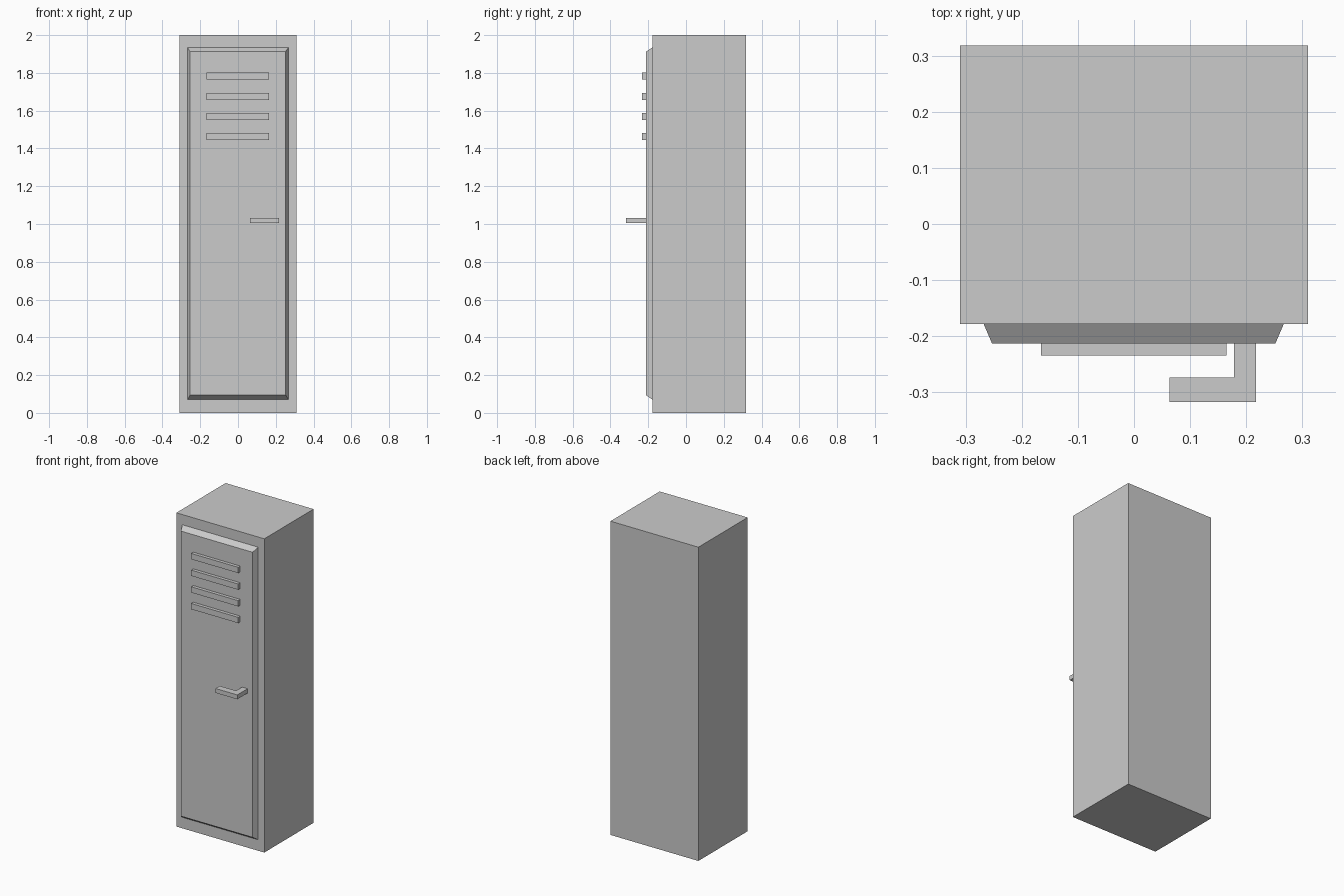
import bpy, bmesh

if "Cube" in bpy.data.objects:
    bpy.data.objects.remove(bpy.data.objects["Cube"])

BODY_Y, DOOR_Y = -0.178, -0.213   # cabinet face, door face


def finish(name, bm):
    bmesh.ops.recalc_face_normals(bm, faces=bm.faces)
    mesh = bpy.data.meshes.new(name)
    bm.to_mesh(mesh)
    bm.free()
    obj = bpy.data.objects.new(name, mesh)
    bpy.context.collection.objects.link(obj)
    return obj


def extrude(name, points, direction):
    """Extrude a flat outline along a direction."""
    bm = bmesh.new()
    face = bm.faces.new([bm.verts.new(p) for p in points])
    geom = bmesh.ops.extrude_face_region(bm, geom=[face])["geom"]
    verts = [g for g in geom if isinstance(g, bmesh.types.BMVert)]
    bmesh.ops.translate(bm, verts=verts, vec=direction)
    return finish(name, bm), verts


def box(name, x0, x1, y0, y1, z0, z1):
    outline = [(x0, y0, z0), (x1, y0, z0), (x1, y1, z0), (x0, y1, z0)]
    return extrude(name, outline, (0, 0, z1 - z0))[0]


# Cabinet body
box("cabinet", -0.31, 0.31, BODY_Y, 0.318, 0, 2)

# Raised door with a bevelled rim, tapering toward the front
bm = bmesh.new()
rings = []
for x0, x1, z0, z1, y in ((-0.268, 0.267, 0.07, 1.935, BODY_Y),
                          (-0.253, 0.252, 0.095, 1.912, DOOR_Y)):
    rings.append([bm.verts.new(p) for p in
                  ((x0, y, z0), (x1, y, z0), (x1, y, z1), (x0, y, z1))])
for ring in rings:
    bm.faces.new(ring)
for i in range(4):
    j = (i + 1) % 4
    bm.faces.new((rings[0][i], rings[0][j], rings[1][j], rings[1][i]))
finish("door", bm)

# Vent slats
for i in range(4):
    z = 1.445 + i * 0.1063
    box(f"vent_slat_{i + 1}", -0.166, 0.165, -0.234, DOOR_Y, z, z + 0.037)

# L-shaped door handle
profile = [(0.217, DOOR_Y), (0.178, DOOR_Y), (0.178, -0.274),
           (0.063, -0.274), (0.063, -0.317), (0.217, -0.317)]
extrude("handle", [(x, y, 1.005) for x, y in profile], (0, 0, 0.028))
